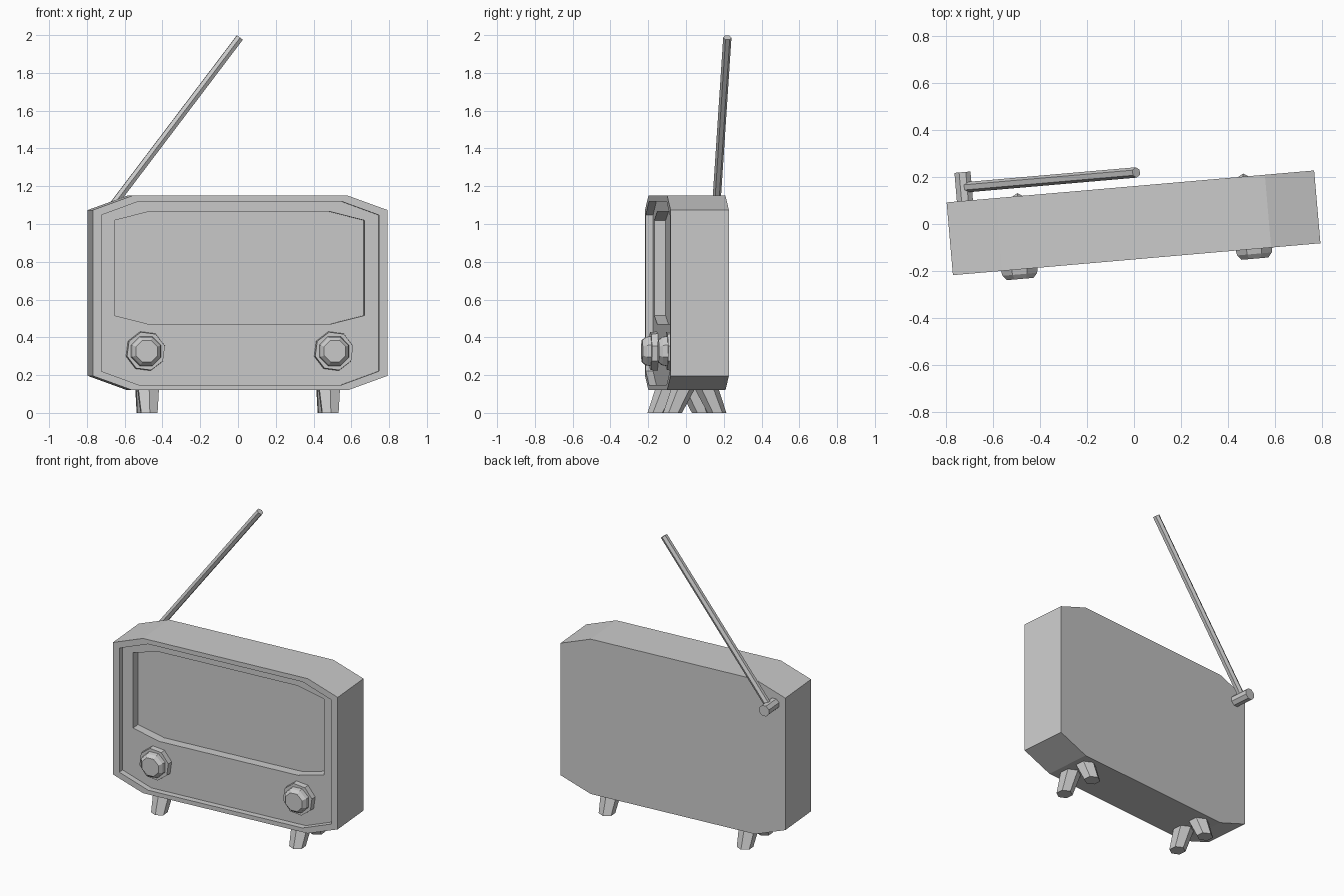
import bpy, bmesh
from math import radians, sin, cos, pi
from mathutils import Matrix, Vector

if "Cube" in bpy.data.objects:
    bpy.data.objects.remove(bpy.data.objects["Cube"])

# The whole set is turned slightly about the vertical axis
TURN = Matrix.Translation((-0.002, 0.005, 0)) @ Matrix.Rotation(radians(4.96), 4, 'Z')


def loft(name, rings):
    """Skin a stack of rings with equal point counts and cap both ends."""
    bm = bmesh.new()
    loops = [[bm.verts.new(p) for p in ring] for ring in rings]
    n = len(loops[0])
    for a, b in zip(loops, loops[1:]):
        for i in range(n):
            j = (i + 1) % n
            bm.faces.new((a[i], a[j], b[j], b[i]))
    bm.faces.new(loops[0][::-1])
    bm.faces.new(loops[-1])
    bmesh.ops.recalc_face_normals(bm, faces=bm.faces)
    bm.transform(TURN)
    mesh = bpy.data.meshes.new(name)
    bm.to_mesh(mesh)
    bm.free()
    obj = bpy.data.objects.new(name, mesh)
    bpy.context.collection.objects.link(obj)
    return obj


def panel(y, half, inner, bottom, top, drop):
    """Rectangle with clipped corners, standing in the xz plane."""
    lo, hi = bottom + drop, top - drop
    return [(half, y, lo), (half, y, hi), (inner, y, top), (-inner, y, top),
            (-half, y, hi), (-half, y, lo), (-inner, y, bottom), (inner, y, bottom)]


def ring_y(x, y, z, r, sides, start):
    """Regular polygon facing along y."""
    return [(x + r * cos(start + 2 * pi * i / sides), y,
             z + r * sin(start + 2 * pi * i / sides)) for i in range(sides)]


def ring_z(x, y, z, r, sides, start):
    """Regular polygon facing along z."""
    return [(x + r * cos(start + 2 * pi * i / sides),
             y + r * sin(start + 2 * pi * i / sides), z) for i in range(sides)]


# Cabinet: shell, recessed front and deeper screen opening
shell = (0.783, 0.573, 0.12, 1.15, 0.076)
front = (0.738, 0.538, 0.148, 1.12, 0.073)
screen = (0.665, 0.483, 0.47, 1.065, 0.046)
Y_FRONT, Y_PANEL, Y_SCREEN = -0.155, -0.116, -0.056
loft("cabinet", [panel(0.155, *shell), panel(Y_FRONT, *shell),
                 panel(Y_FRONT, *front), panel(Y_PANEL, *front),
                 panel(Y_PANEL, *screen), panel(Y_SCREEN, *screen)])

for side, label in ((-1, "left"), (1, "right")):
    # Knobs: wide base disc with a tapered grip
    kx, kz = side * 0.5, 0.327
    loft(label + "_knob_base", [ring_y(kx, Y_PANEL + d, kz, r, 8, radians(15))
                                for d, r in ((0.01, 0.108), (-0.035, 0.104))])
    loft(label + "_knob_grip", [ring_y(kx, Y_PANEL + d, kz, r, 8, pi / 8)
                                for d, r in ((-0.03, 0.086), (-0.06, 0.08),
                                             (-0.08, 0.062))])
    # Splayed, tapered legs
    for end, place in ((-1, "front"), (1, "back")):
        loft(f"{label}_{place}_leg",
             [ring_z(side * 0.481, end * 0.118, 0, 0.05, 6, pi / 2),
              ring_z(side * 0.481, end * 0.064, 0.125, 0.063, 6, pi / 2)])

# Antenna pivot on the back
PX, PZ = -0.705, 1.02
loft("antenna_pivot", [ring_y(PX, y, PZ, 0.037, 8, pi / 8) for y in (0.14, 0.277)])

# Antenna rod
base, tip = Vector((PX, 0.212, PZ)), Vector((0.03, 0.212, 1.987))
along = (tip - base).normalized()
across, depth = along.cross(Vector((0, 1, 0))), Vector((0, 1, 0))
loft("antenna_rod", [[c + 0.022 * (depth * cos(i * pi / 3) + across * sin(i * pi / 3))
                      for i in range(6)] for c in (base, tip)])
